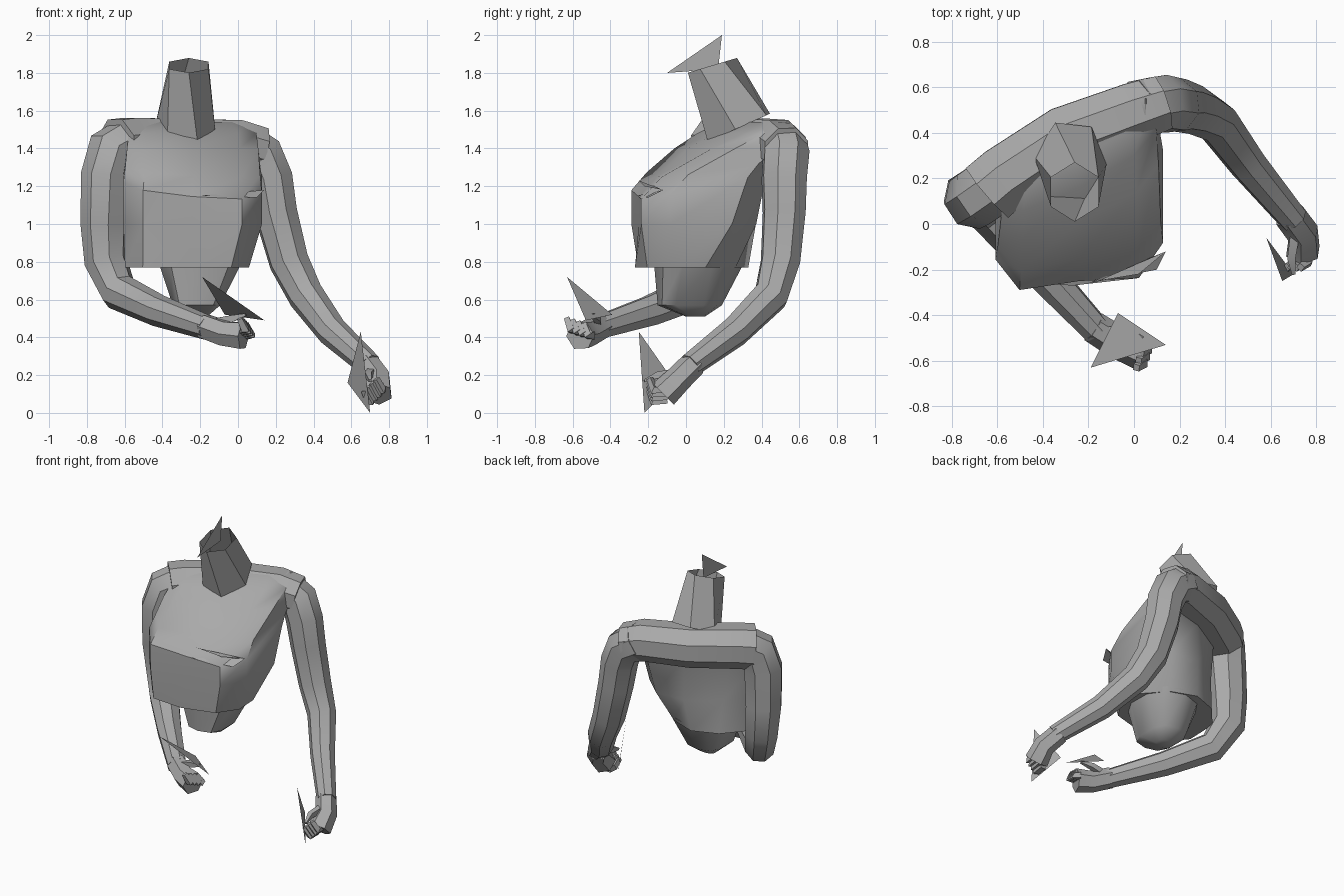
import bpy
import bmesh
import math
from mathutils import Vector

default_cube = bpy.data.objects.get("Cube")
if default_cube:
    bpy.data.objects.remove(default_cube, do_unlink=True)

grey = bpy.data.materials.new("plain_grey")
grey.use_nodes = True
tone = (.4, .4, .4, 1)
grey.diffuse_color = tone
grey.node_tree.nodes["Principled BSDF"].inputs["Base Color"].default_value = tone
parts = []


def finish(name, bm):
    """Turn a bmesh into a named grey object."""
    mesh = bpy.data.meshes.new(name)
    bm.to_mesh(mesh)
    bm.free()
    mesh.materials.append(grey)
    part = bpy.data.objects.new(name, mesh)
    bpy.context.collection.objects.link(part)
    parts.append(part)


def loft(name, rings, caps=True):
    """Skin a stack of rings that share one point count."""
    bm = bmesh.new()
    rows = [[bm.verts.new(point) for point in ring] for ring in rings]
    count = len(rows[0])
    for low, high in zip(rows, rows[1:]):
        for i in range(count):
            j = (i + 1) % count
            bm.faces.new((low[i], low[j], high[j], high[i]))
    if caps:
        bm.faces.new(rows[0])
        bm.faces.new(rows[-1])
    bmesh.ops.recalc_face_normals(bm, faces=bm.faces)
    finish(name, bm)


def tube(name, path, thick, thin, sides=8):
    """Faceted limb along a path, tapering faster towards its end."""
    points = [Vector(point) for point in path]
    last = len(points) - 1
    up = Vector((0, 0, 1))
    rings = []
    for k, centre in enumerate(points):
        along = (points[min(k + 1, last)] - points[max(k - 1, 0)]).normalized()
        up = (up - along * up.dot(along)).normalized()
        side = along.cross(up)
        radius = thick + (thin - thick) * (k / last) ** 2
        turns = [math.tau * (i + .5) / sides for i in range(sides)]
        rings.append([centre + radius * (up * math.cos(turn) + side * math.sin(turn))
                      for turn in turns])
    loft(name, rings)


def shard(name, *corners):
    """Single loose triangle."""
    bm = bmesh.new()
    bm.faces.new([bm.verts.new(corner) for corner in corners])
    finish(name, bm)


def body_ring(height, centre_x, centre_y, width, depth, back_skew, front_skew,
              tilt=0, back_curve=.7):
    """Ten-sided outline, skewed because the body turns at the shoulders."""
    def boxed(value, power):
        return math.copysign(abs(value) ** power, value)

    ring = []
    for k in range(10):
        turn = math.tau * (k + .5) / 10
        behind = math.sin(turn) > 0
        power = back_curve if behind else .7
        x = width * boxed(math.cos(turn), power)
        y = depth * boxed(math.sin(turn), power) + x * (back_skew if behind else front_skew)
        ring.append(Vector((centre_x + x, centre_y + y, height + tilt * (y - x / 2))))
    return ring


def neck_ring(centre, width, depth, slope, twist):
    """Hexagon with a corner near the front, rising towards the back."""
    turns = [math.tau * i / 6 - math.pi / 2 + twist for i in range(6)]
    return [Vector(centre) + Vector((width * math.cos(turn), depth * math.sin(turn),
                                     slope * depth * math.sin(turn))) for turn in turns]


# Bodice and upper chest, dented between the breasts
middle = body_ring(1, -.24, .03, .38, .34, .3, .1, back_curve=1)
ledge = body_ring(1.22, -.24, .03, .38, .34, .4, .1, tilt=.22)
bust_top = body_ring(1.3, -.24, .09, .37, .3, .45, .15, tilt=.15)
front_centre = 7
for ring in (middle, ledge, bust_top):
    ring[front_centre].y += .06
loft("bodice", [body_ring(.77, -.27, .03, .34, .3, 0, .1, back_curve=1.2),
                middle, ledge, bust_top,
                body_ring(1.4, -.24, .21, .36, .2, .5, .4),
                body_ring(1.48, -.24, .31, .35, .15, .5, .5),
                body_ring(1.54, -.26, .36, .32, .08, .5, .5)])

# Bare waist below the hem
loft("waist", [body_ring(.51, -.22, .05, .06, .05, 0, 0),
               body_ring(.57, -.22, .02, .13, .17, 0, 0),
               body_ring(.8, -.2, .07, .23, .24, 0, .1, back_curve=1)])

# Open neck, leaning forward
loft("neck", [neck_ring((-.28, .28, 1.51), .16, .18, .45, .42),
              neck_ring((-.26, .14, 1.84), .12, .13, .3, 0)], caps=False)

# Upper back between the shoulders
tube("upper_back", [(-.64, .14, 1.41), (-.57, .2, 1.42), (-.3, .38, 1.42),
                    (0, .49, 1.42), (.12, .53, 1.39)], .155, .13)

# Arms from shoulder to wrist
tube("left_arm", [(.02, .51, 1.42), (.12, .53, 1.36), (.17, .52, 1.24), (.2, .52, 1.06),
                  (.27, .5, .8), (.36, .45, .62), (.5, .26, .43), (.7, .02, .25)], .13, .065)
tube("right_arm", [(-.57, .2, 1.43), (-.67, .13, 1.38), (-.7, .11, 1.26), (-.71, .12, 1),
                   (-.7, .13, .8), (-.63, .05, .64), (-.42, -.19, .54), (-.16, -.47, .45)],
     .14, .065)

# Half-closed hands: palm, curled fingers and thumb
tube("left_palm", [(.68, .04, .26), (.74, -.04, .18), (.74, -.12, .1)], .07, .08, sides=6)
tube("right_palm", [(-.18, -.45, .46), (-.07, -.52, .42), (.03, -.56, .41)], .07, .08, sides=6)


def fingers(side, knuckle, step, bend, tip):
    """Row of four fingers, each curling from knuckle to tip."""
    for i in range(4):
        base = Vector(knuckle) + Vector(step) * i
        tube(f"{side}_finger_{i + 1}", [base, base + Vector(bend), base + Vector(tip)],
             .03, .02, sides=4)


fingers("left", (.7, -.1, .07), (.02, 0, .02), (0, -.07, -.01), (-.03, -.09, .05))
fingers("right", (.04, -.5, .41), (-.01, -.03, .01), (.03, -.02, 0), (0, -.04, .06))
tube("left_thumb", [(.71, -.02, .22), (.69, -.15, .2), (.7, -.22, .17)], .03, .01, sides=4)
tube("right_thumb", [(-.12, -.47, .48), (-.03, -.47, .5), (.04, -.5, .52)], .03, .01, sides=4)

# Loose flat shards by the neck, bust and hands
shard("neck_shard", (-.26, -.1, 1.8), (-.26, .19, 2), (-.26, .17, 1.82))
shard("left_hand_shard", (.65, -.25, .43), (.58, -.06, .16), (.7, -.22, 0))
shard("right_hand_shard", (-.19, -.63, .72), (.14, -.53, .49), (-.07, -.39, .52))
shard("lower_bust_shard", (-.2, -.26, 1.15), (.1, -.2, 1.14), (.14, -.12, 1.18))
shard("upper_bust_shard", (-.16, -.25, 1.23), (.02, -.22, 1.2), (.14, -.12, 1.18))

# Smooth shading that keeps the hard creases
bpy.ops.object.select_all(action="DESELECT")
for part in parts:
    part.select_set(True)
bpy.context.view_layer.objects.active = parts[0]
bpy.ops.object.shade_smooth_by_angle(angle=math.radians(40))
